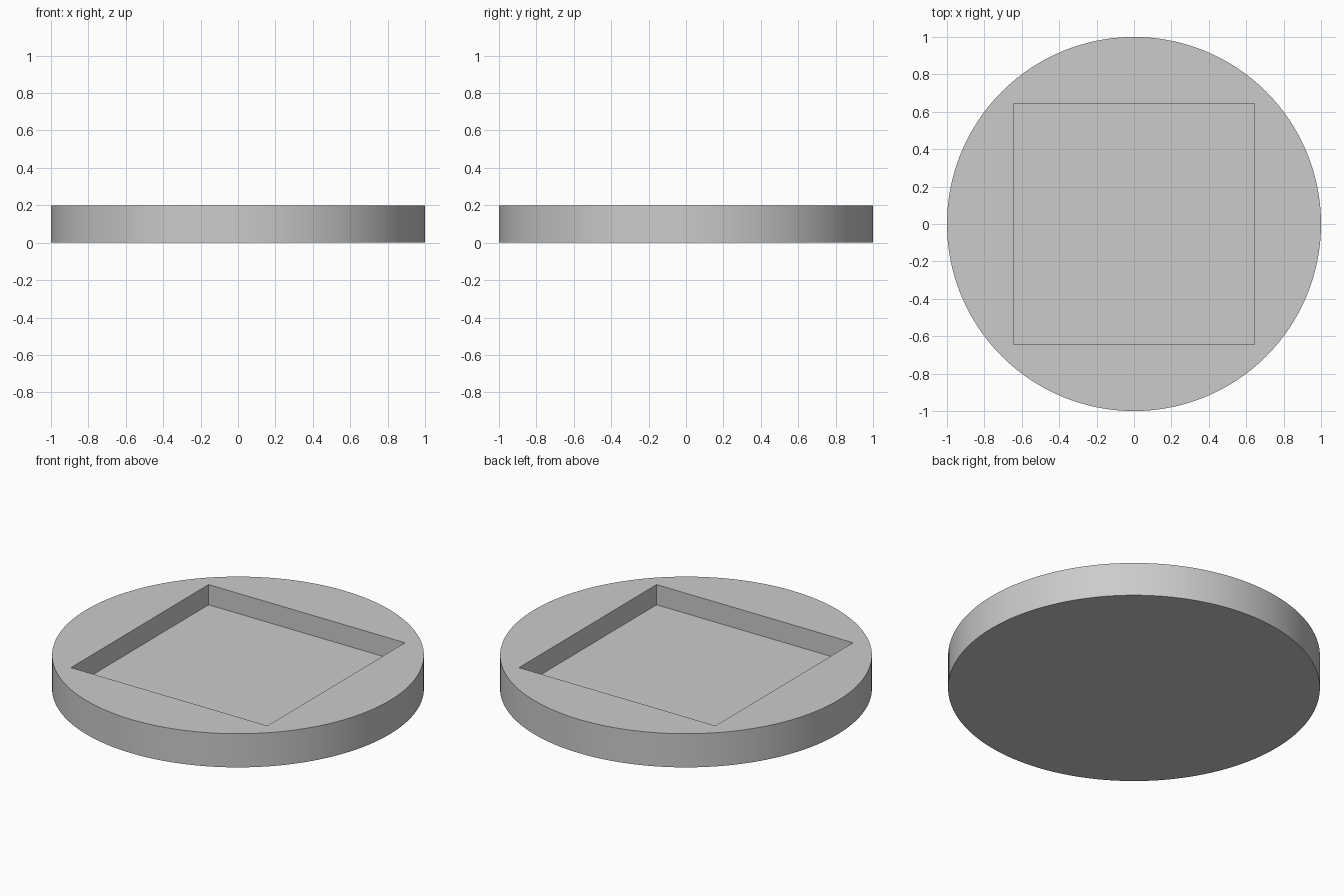
import bpy
import bmesh
import math

RADIUS, HEIGHT = 1.0, 0.2
POCKET_HALF, POCKET_DEPTH = 0.645, 0.12
SIDES = 128

cube = bpy.data.objects.get("Cube")
if cube:
    bpy.data.objects.remove(cube, do_unlink=True)

# Material
grey = bpy.data.materials.new("light_grey")
grey.use_nodes = True
colour = (0.6, 0.6, 0.6, 1)
grey.diffuse_color = colour
grey.node_tree.nodes["Principled BSDF"].inputs["Base Color"].default_value = colour

# Round base disc
bpy.ops.mesh.primitive_cylinder_add(vertices=SIDES, radius=RADIUS, depth=HEIGHT,
                                    location=(0, 0, HEIGHT / 2))
disc = bpy.context.object
disc.name = "round_base"
disc.data.materials.append(grey)

# Square pocket sunk into the top: open the top face, bridge to a square loop
bm = bmesh.new()
bm.from_mesh(disc.data)
top = max(bm.faces, key=lambda f: f.calc_center_median().z)
rim = list(top.edges)
bmesh.ops.delete(bm, geom=[top], context='FACES_ONLY')
corners = [bm.verts.new((POCKET_HALF * x, POCKET_HALF * y, HEIGHT / 2))
           for x, y in ((-1, -1), (1, -1), (1, 1), (-1, 1))]
square = [bm.edges.new((corners[i], corners[(i + 1) % 4])) for i in range(4)]
bmesh.ops.triangle_fill(bm, edges=rim + square, use_beauty=True, normal=(0, 0, 1))

# Drop any triangles filled inside the square
inside = [f for f in bm.faces if all(v in corners for v in f.verts)]
if inside:
    bmesh.ops.delete(bm, geom=inside, context='FACES_ONLY')

# Pocket walls and floor
floor = [bm.verts.new((v.co.x, v.co.y, v.co.z - POCKET_DEPTH)) for v in corners]
for i in range(4):
    j = (i + 1) % 4
    bm.faces.new((corners[i], corners[j], floor[j], floor[i]))
bm.faces.new(floor)
bmesh.ops.recalc_face_normals(bm, faces=bm.faces)
bm.to_mesh(disc.data)
bm.free()

bpy.ops.object.shade_smooth_by_angle(angle=math.radians(30))
